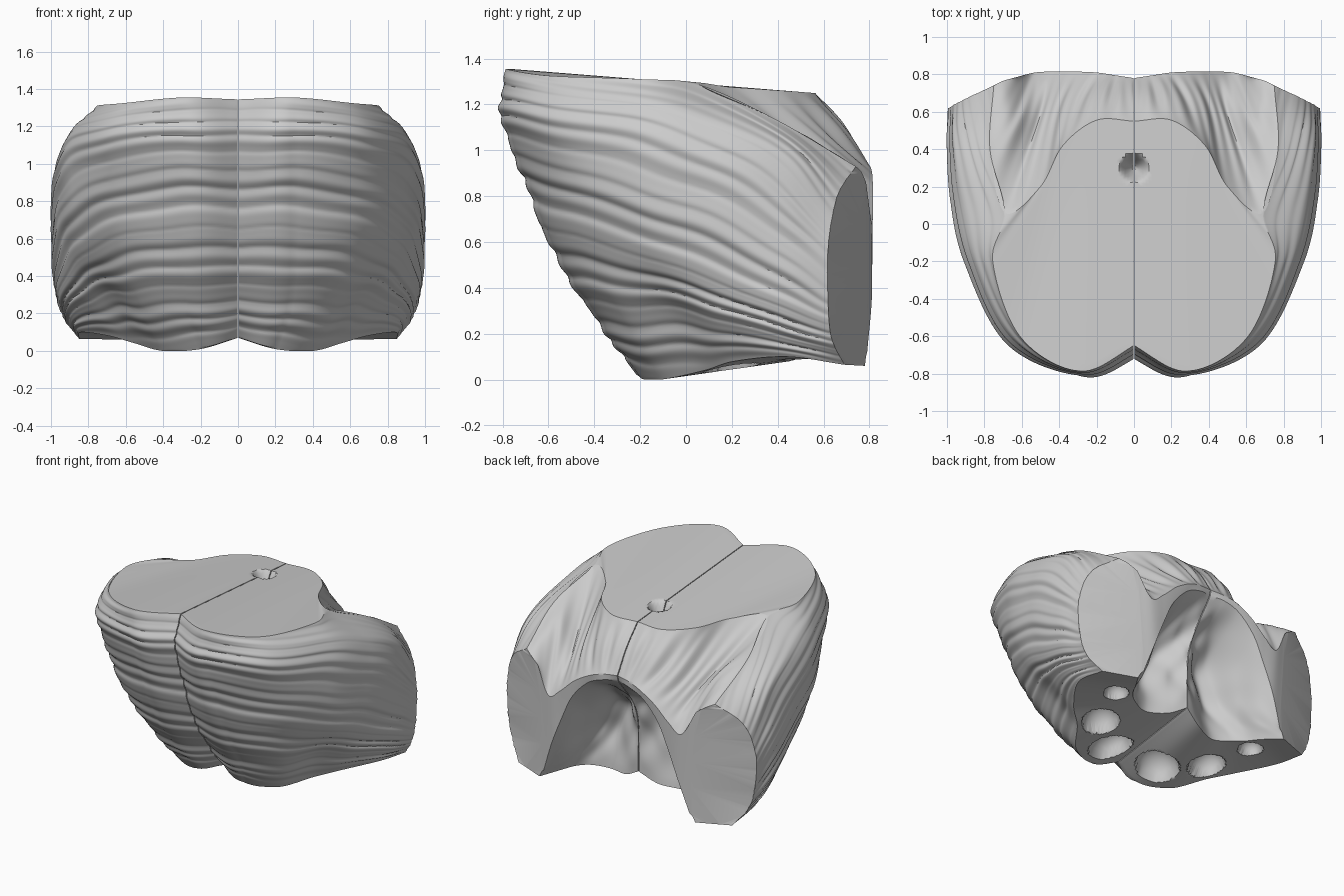
import bpy, bmesh, math
from mathutils import Vector

if "Cube" in bpy.data.objects:
    bpy.data.objects.remove(bpy.data.objects["Cube"])

# Cross rows of one half: each runs from the centre seam (x=0) round to the cut stump.
outer = [  # front and side muscle surface, top edge to bottom edge
    [(0,-.65,1.345),(.3,-.785,1.355),(.61,-.6,1.325),(.755,-.2,1.31),(.69,.06,1.285),(.77,.4,1.13),(.75,.74,.93)],
    [(0,-.715,1.15),(.3,-.795,1.15),(.68,-.63,1.15),(.89,-.2,1.14),(.945,.15,1.08),(.955,.45,.97),(.92,.66,.8)],
    [(0,-.63,.87),(.3,-.69,.87),(.66,-.53,.86),(.88,-.22,.83),(.965,.1,.78),(.995,.4,.68),(.99,.62,.58)],
    [(0,-.51,.55),(.3,-.56,.55),(.6,-.43,.55),(.81,-.15,.52),(.91,.12,.46),(.97,.4,.38),(.98,.62,.33)],
    [(0,-.33,.27),(.28,-.37,.25),(.52,-.27,.26),(.68,-.05,.3),(.82,.15,.27),(.91,.4,.22),(.935,.635,.18)],
    [(0,-.16,.07),(.2,-.2,.01),(.4,-.11,.0),(.55,.08,.04),(.69,.21,.08),(.84,.44,.1),(.85,.69,.065)],
]
inner_edge = [(0,.54,.17),(.13,.5,.1),(.28,.45,.08),(.4,.49,.09),(.48,.56,.09),(.54,.66,.08),(.62,.78,.06)]
hollow_mid = [(0,.56,.6),(.1,.48,.6),(.22,.41,.55),(.33,.46,.42),(.4,.56,.33),(.47,.68,.22),(.6,.785,.1)]
arch_inner = [(0,.77,.91),(.1,.795,.9),(.22,.805,.85),(.34,.81,.72),(.42,.81,.55),(.5,.81,.35),(.58,.79,.12)]
arch_outer = [(0,.78,.95),(.1,.795,.94),(.2,.81,.91),(.32,.815,.84),(.43,.815,.74),(.53,.81,.68),(.63,.785,.86)]
back_mid = [(0,.67,1.11),(.15,.69,1.1),(.3,.65,1.05),(.42,.59,.99),(.52,.53,.95),(.64,.56,1.02),(.7,.765,.905)]
top_back = [(0,.55,1.25),(.2,.555,1.25),(.38,.42,1.26),(.5,.2,1.275)] + outer[0][4:]

# Pockets in the underside: x, y, radius
pockets = [(.2, 0, .14), (.45, .2, .12), (.57, .5, .08)]
SEG = 14


def spline(pts, t):
    """Catmull-Rom point at t in 0..1 along pts."""
    n = len(pts) - 1
    i = min(int(t * n), n - 1)
    f = t * n - i
    b, c = pts[i], pts[i + 1]
    a = pts[i - 1] if i else b * 2 - c
    d = pts[i + 2] if i + 2 <= n else c * 2 - b
    return b + (c - a) * (.5 * f) + (a - b * 2.5 + c * 2 - d * .5) * f**2 + ((b - c) * 1.5 + (d - a) * .5) * f**3


def expand(row):
    """Refine a control row."""
    pts = [Vector(p) for p in row]
    n = SEG * (len(pts) - 1)
    return [spline(pts, k / n) for k in range(n + 1)]


def fibres(p, u, v):
    """Muscle strands running from the seam down to the stump."""
    w = v - .32 * u * u * (1 - .6 * v) + .01 * math.sin(u * 9) + .004 * math.sin(u * 23 + v * 11)
    h = (abs(math.sin(w * 47)) - .6) * .01 + .004 * math.sin(w * 37 + 1) + .002 * math.sin(w * 121)
    fade = min(1, v * 25, (1 - v) * 12) * min(1, (1 - u) * 6 + .3)
    d = Vector((p.x, p.y - .35, -.15)).normalized()
    round_off = .022 * math.sin(math.pi * u * 6) if u < 1 / 6 else 0
    return p + d * (h * fade + round_off * min(1, .35 + v * 4))


def underside(p, u, v):
    for x, y, r in pockets:
        d2 = (p.x - x)**2 + (p.y - y)**2
        if d2 < r * r:
            p.z += 1.1 * math.sqrt(r * r - d2)
    return p


def hollow(p, u, v):
    p.y += .025 * math.sin(v * 17) * math.sin(u * 20) * math.sin(math.pi * v) * (1 - u)
    return p


def back_folds(p, u, v):
    h = .01 * math.sin(u * 34) + .006 * math.sin(u * 71 + v * 3)
    s = math.sin(math.pi * v) * (1 - u**4)
    return p + Vector((0, .7, .7)) * h * s


def flat_top(p, u, v):
    # small pit on the seam
    d = math.hypot(p.x, p.y - .3)
    if d < .075:
        p.z -= (.075 - d) * 2
    return p


def plain(p, u, v):
    return p


# Each patch: control rows, number of steps, surface detail
patches = [
    (outer, 160, fibres),
    ([outer[5], inner_edge], 50, underside),
    ([inner_edge, hollow_mid, arch_inner], 32, hollow),
    ([arch_inner, arch_outer], 4, plain),
    ([arch_outer, back_mid, top_back], 32, back_folds),
    ([top_back, outer[0]], 70, flat_top),
]

# Half of the muscle as a closed tube of rows
bm = bmesh.new()
grid = []
for rows, steps, detail in patches:
    curves = [expand(r) for r in rows]
    cols = len(curves[0])
    for s in range(steps):
        v = s / steps
        line = []
        for k in range(cols):
            u = k / (cols - 1)
            p = detail(spline([c[k] for c in curves], v), u, v)
            p.x = max(p.x, .003)
            p.z = max(p.z, 0)
            line.append(bm.verts.new(p))
        grid.append(line)
for i, a in enumerate(grid):
    b = grid[(i + 1) % len(grid)]
    for k in range(len(a) - 1):
        bm.faces.new((a[k], a[k + 1], b[k + 1], b[k]))
bmesh.ops.remove_doubles(bm, verts=bm.verts, dist=.0005)

# Close the seam side and the cut stump
bmesh.ops.holes_fill(bm, edges=[e for e in bm.edges if e.is_boundary], sides=0)
bmesh.ops.triangulate(bm, faces=[f for f in bm.faces if len(f.verts) > 4])
bmesh.ops.recalc_face_normals(bm, faces=bm.faces)
mesh = bpy.data.meshes.new("muscle_halves")
bm.to_mesh(mesh)
bm.free()

obj = bpy.data.objects.new("muscle_halves", mesh)
bpy.context.collection.objects.link(obj)
mirror = obj.modifiers.new("Mirror", 'MIRROR')
mirror.use_mirror_merge = False
bpy.context.view_layer.objects.active = obj
obj.select_set(True)
bpy.ops.object.shade_smooth_by_angle(angle=math.radians(35))
